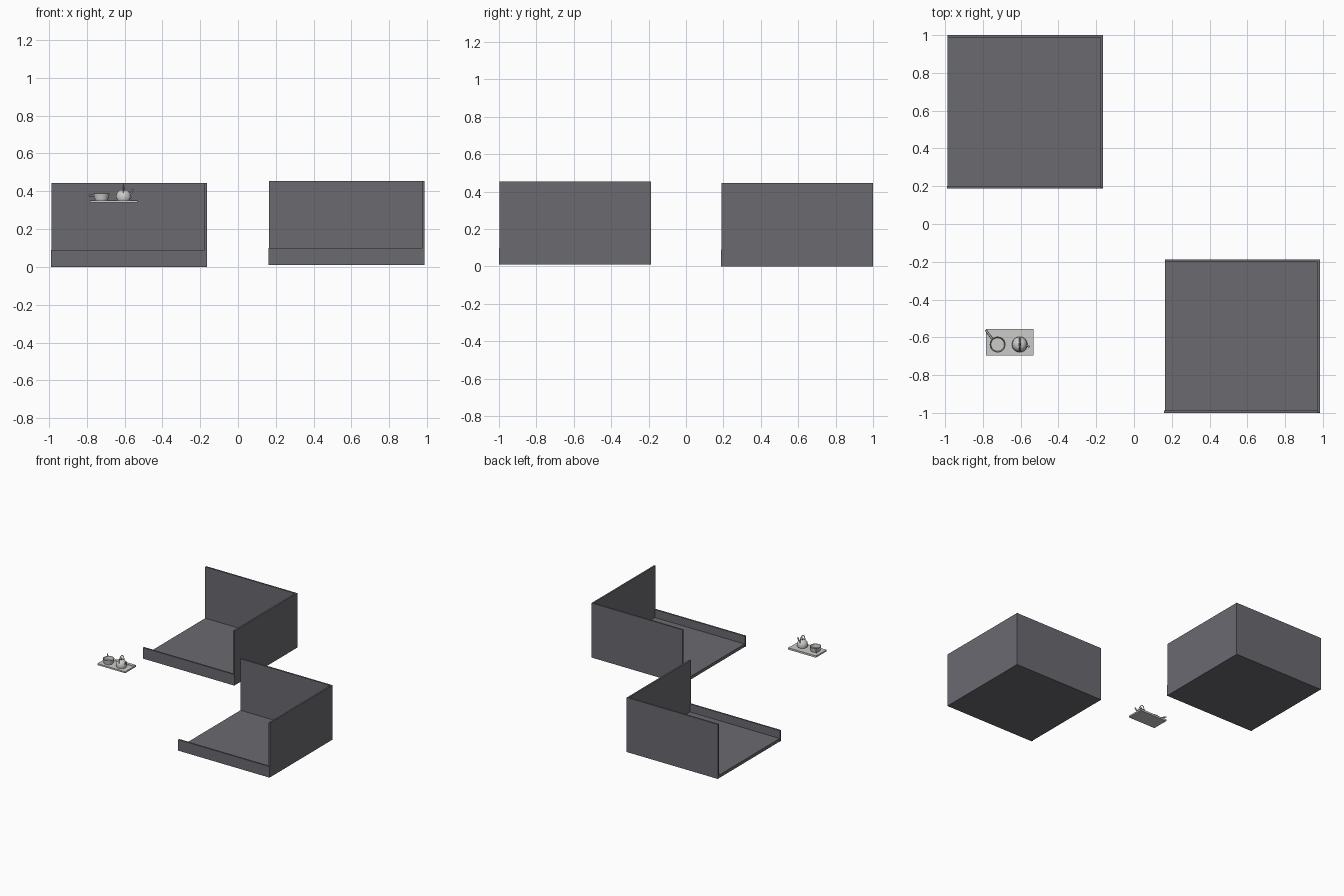
import bpy, bmesh, math
from mathutils import Vector

cube = bpy.data.objects.get("Cube")
if cube:
    bpy.data.objects.remove(cube, do_unlink=True)


def material(name, rgb):
    m = bpy.data.materials.new(name)
    m.use_nodes = True
    m.diffuse_color = (*rgb, 1)
    m.node_tree.nodes["Principled BSDF"].inputs["Base Color"].default_value = (*rgb, 1)
    return m


SLATE = material("slate grey", (0.147, 0.142, 0.163))
PALE = material("pale grey", (0.6, 0.6, 0.59))
STEEL = material("steel grey", (0.42, 0.42, 0.42))


def add(name, bm, mat, smooth=False):
    bmesh.ops.recalc_face_normals(bm, faces=bm.faces)
    me = bpy.data.meshes.new(name)
    bm.to_mesh(me)
    bm.free()
    me.materials.append(mat)
    ob = bpy.data.objects.new(name, me)
    bpy.context.collection.objects.link(ob)
    if smooth:
        bpy.ops.object.select_all(action='DESELECT')
        bpy.context.view_layer.objects.active = ob
        ob.select_set(True)
        bpy.ops.object.shade_smooth_by_angle(angle=math.radians(40))
    return ob


def box(name, lo, hi, mat):
    bm = bmesh.new()
    bmesh.ops.create_cube(bm, size=1)
    lo, hi = Vector(lo), Vector(hi)
    for v in bm.verts:
        v.co = (lo + hi) / 2 + v.co * (hi - lo)
    return add(name, bm, mat)


def lathe(name, profile, centre, mat, steps=32):
    bm = bmesh.new()
    verts = [bm.verts.new((r, 0, z)) for r, z in profile]
    edges = [bm.edges.new(p) for p in zip(verts, verts[1:])]
    bmesh.ops.spin(bm, geom=verts + edges, cent=(0, 0, 0), axis=(0, 0, 1),
                   angle=math.tau, steps=steps)
    bmesh.ops.remove_doubles(bm, verts=bm.verts, dist=1e-5)
    bmesh.ops.translate(bm, verts=bm.verts, vec=centre)
    return add(name, bm, mat, True)


def rod(name, points, radius, mat):
    cu = bpy.data.curves.new(name, 'CURVE')
    cu.dimensions = '3D'
    cu.bevel_depth = radius
    cu.bevel_resolution = 2
    cu.use_fill_caps = True
    sp = cu.splines.new('POLY')
    sp.points.add(len(points) - 1)
    for p, co in zip(sp.points, points):
        p.co = (*co, 1)
    cu.materials.append(mat)
    ob = bpy.data.objects.new(name, cu)
    bpy.context.collection.objects.link(ob)
    return ob


# Two open rooms: floor, tall back and left walls, low front wall
W, D, H, T = 0.822, 0.812, 0.445, 0.013
for label, x, y, z in (("rear", -0.987, 0.188, 0), ("front", 0.163, -1, 0.01)):
    x2, y2 = x + W, y + D
    box(label + "_room_floor", (x, y + 0.003, z), (x2 - T, y2 - T, z + 0.025), SLATE)
    box(label + "_room_back_wall", (x, y2 - T, z), (x2 - T, y2, z + H), SLATE)
    box(label + "_room_side_wall", (x2 - T, y + 0.003, z), (x2, y2, z + H), SLATE)
    box(label + "_room_low_wall", (x - 0.003, y, z), (x2, y + T, z + 0.09), SLATE)

# Hob plate with a raised strip along the back
TOP = 0.352
box("hob_plate", (-0.783, -0.695, 0.34), (-0.532, -0.583, TOP), PALE)
box("hob_back_strip", (-0.783, -0.583, 0.34), (-0.532, -0.557, TOP + 0.003), PALE)

# Burners
PAN = Vector((-0.722, -0.638, TOP))
KETTLE = Vector((-0.605, -0.638, TOP))
for label, c in (("pan", PAN), ("kettle", KETTLE)):
    lathe(label + "_burner", [(0, 0), (0.034, 0), (0.034, 0.006), (0, 0.006)], c, STEEL)

# Pan with open top and angled handle
lathe("pan", [(0, 0.006), (0.037, 0.006), (0.042, 0.037), (0.039, 0.037),
              (0.035, 0.010), (0, 0.010)], PAN, PALE)
rod("pan_handle", [PAN + Vector((-0.028, 0.03, 0.024)),
                   PAN + Vector((-0.064, 0.077, 0.026))], 0.005, PALE)

# Kettle body, knob, spout and arched handle
lathe("kettle_body", [(0, 0.006), (0.039, 0.006), (0.041, 0.016), (0.038, 0.034),
                      (0.029, 0.048), (0.018, 0.055), (0, 0.057)], KETTLE, PALE)
lathe("kettle_knob", [(0, 0.055), (0.004, 0.056), (0.004, 0.062), (0.008, 0.066),
                      (0.006, 0.072), (0, 0.074)], KETTLE, STEEL, 16)
rod("kettle_spout", [KETTLE + Vector(p) for p in
                     ((0.03, -0.004, 0.028), (0.041, -0.008, 0.04),
                      (0.049, -0.011, 0.06))], 0.005, PALE)
arch = [(0, 0.033 * math.cos(a), 0.04 + 0.05 * math.sin(a))
        for a in (math.pi * i / 12 for i in range(13))]
rod("kettle_handle", [KETTLE + Vector(p) for p in arch], 0.003, STEEL)
